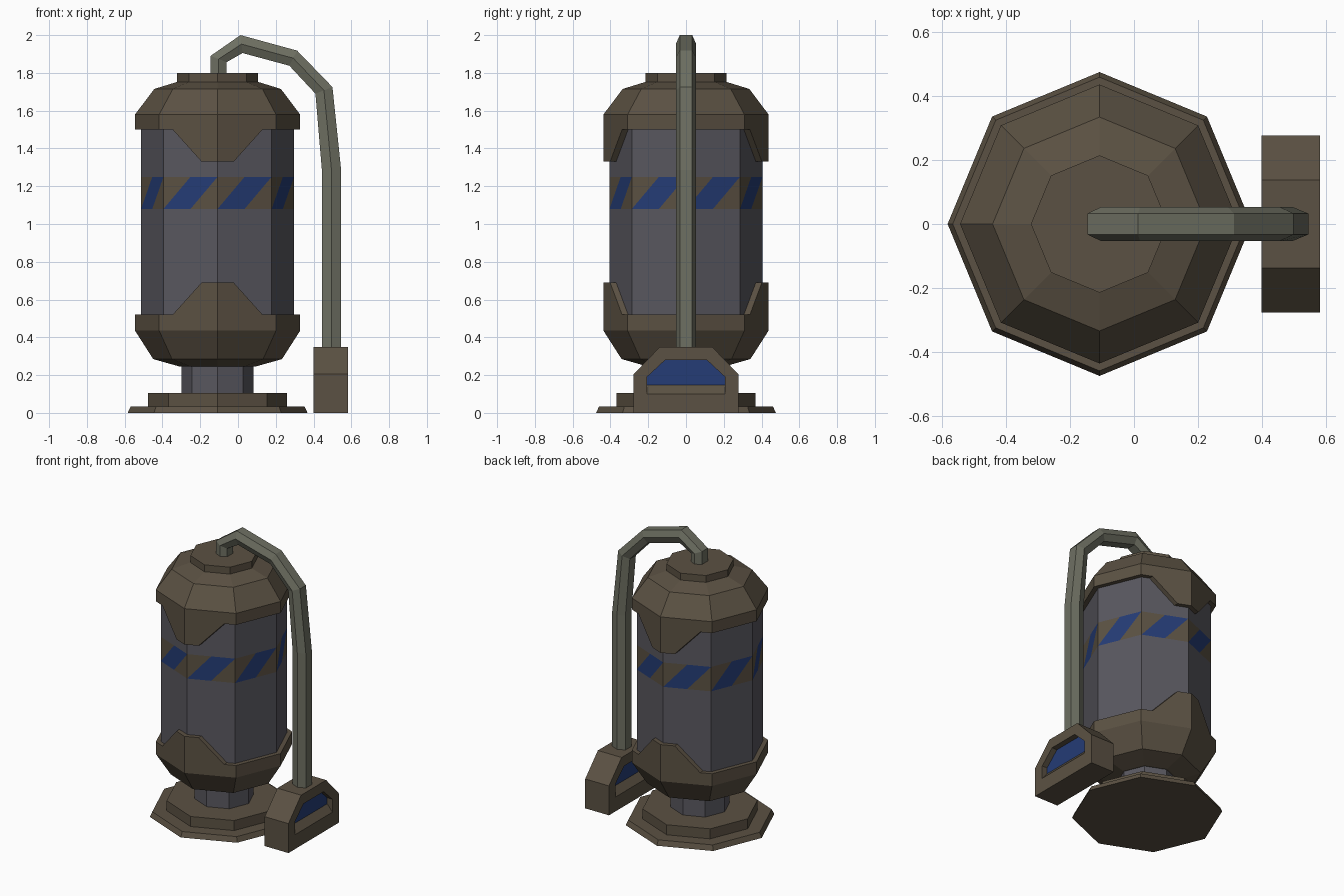
import bpy, bmesh
from math import sin, cos, radians

if "Cube" in bpy.data.objects:
    bpy.data.objects.remove(bpy.data.objects["Cube"])

CX = -0.108   # axis of the tank


def material(name, rgb):
    m = bpy.data.materials.new(name)
    m.diffuse_color = (*rgb, 1)
    m.use_nodes = True
    m.node_tree.nodes["Principled BSDF"].inputs["Base Color"].default_value = m.diffuse_color
    return m


BROWN = material("brown_paint", (0.105, 0.083, 0.056))
STEEL = material("tank_grey", (0.100, 0.097, 0.115))
HOSE = material("hose_grey", (0.155, 0.160, 0.122))
BLUE = material("blue_paint", (0.018, 0.045, 0.180))


def finish(name, bm, mats):
    bmesh.ops.recalc_face_normals(bm, faces=bm.faces[:])
    mesh = bpy.data.meshes.new(name)
    bm.to_mesh(mesh)
    bm.free()
    for m in mats:
        mesh.materials.append(m)
    ob = bpy.data.objects.new(name, mesh)
    bpy.context.collection.objects.link(ob)
    return ob


def loft(bm, loops, ends=True, end_mat=0):
    """Bridge equal-length point loops, optionally closing both ends."""
    rings = [[bm.verts.new(p) for p in loop] for loop in loops]
    n = len(rings[0])
    for a, b in zip(rings, rings[1:]):
        for i in range(n):
            j = (i + 1) % n
            bm.faces.new((a[i], a[j], b[j], b[i]))
    if ends:
        for ring in (rings[0][::-1], rings[-1]):
            bm.faces.new(ring).material_index = end_mat


def octagon(r, z):
    return [(CX + r * cos(radians(45 * k)), r * sin(radians(45 * k)), z) for k in range(8)]


def turned(name, profile, mat, ends=True, tab=None):
    bm = bmesh.new()
    loft(bm, [octagon(r, z) for r, z in profile], ends)
    if tab:
        # pointed tabs over the front and back corners of the tank
        z0, z1 = tab
        outline = [(-0.238, z0), (0, z0), (0.238, z0), (0.085, z1), (0, z1), (-0.085, z1)]
        for s in (-1, 1):
            outer = [(CX + x, s * (0.437 - abs(x) * 0.4142), z) for x, z in outline]
            inner = [(x, y - s * 0.037, z) for x, y, z in outer]
            a = [bm.verts.new(p) for p in outer]
            b = [bm.verts.new(p) for p in inner]
            for v in (a, b[::-1]):
                bm.faces.new((v[0], v[1], v[4], v[5]))
                bm.faces.new((v[1], v[2], v[3], v[4]))
            for i in range(6):
                j = (i + 1) % 6
                bm.faces.new((a[i], a[j], b[j], b[i]))
    return finish(name, bm, [mat])


# stepped foot and neck
turned("base", [(0.476, 0), (0.46, 0.035), (0.368, 0.035), (0.368, 0.105)], BROWN)
turned("neck", [(0.19, 0.10), (0.19, 0.26)], STEEL)

# end caps with tabs
turned("lower_cap", [(0.20, 0.245), (0.341, 0.285), (0.437, 0.435), (0.437, 0.52), (0.40, 0.52)],
       BROWN, tab=(0.52, 0.69))
turned("upper_cap", [(0.40, 1.50), (0.437, 1.50), (0.437, 1.58), (0.335, 1.715),
                     (0.215, 1.752), (0.215, 1.80)], BROWN, tab=(1.50, 1.33))

# tank walls below and above the striped band
turned("tank_lower_wall", [(0.405, 0.51), (0.405, 1.08)], STEEL, ends=False)
turned("tank_upper_wall", [(0.405, 1.25), (0.405, 1.51)], STEEL, ends=False)

# striped band: one slanted blue stripe per side
bm = bmesh.new()
low, high = octagon(0.405, 1.08), octagon(0.405, 1.25)
for k in range(8):
    j = (k + 1) % 8
    mid_low = [(p + q) / 2 for p, q in zip(low[k], low[j])]
    mid_high = [(p + q) / 2 for p, q in zip(high[k], high[j])]
    for pts, idx in (((low[k], mid_high, high[k]), 0),
                     ((low[k], mid_low, high[j], mid_high), 1),
                     ((mid_low, low[j], high[j]), 0)):
        bm.faces.new([bm.verts.new(p) for p in pts]).material_index = idx
bmesh.ops.remove_doubles(bm, verts=bm.verts[:], dist=0.0005)
finish("striped_band", bm, [BROWN, BLUE])

# six-sided hose, from its outer and inner side outlines (x, z)
outer = [(-0.145, 1.79), (-0.145, 1.89), (0.013, 2.0), (0.313, 1.918),
         (0.50, 1.725), (0.546, 1.286), (0.546, 0.33)]
inner = [(-0.060, 1.79), (-0.060, 1.857), (0.024, 1.905), (0.272, 1.838),
         (0.410, 1.69), (0.444, 1.286), (0.444, 0.33)]
loops = []
for (ox, oz), (ix, iz) in zip(outer, inner):
    mx, mz = (ox + ix) / 2, (oz + iz) / 2
    loops.append([(ox, -0.033, oz), (ox, 0.033, oz), (mx, 0.054, mz),
                  (ix, 0.033, iz), (ix, -0.033, iz), (mx, -0.054, mz)])
bm = bmesh.new()
loft(bm, loops)
finish("hose", bm, [HOSE])


# nozzle box with a recessed blue window on both broad sides
def house(x, w, z0, z1, w_top, z2):
    return [(x, -w, z0), (x, w, z0), (x, w, z1), (x, w_top, z2), (x, -w_top, z2), (x, -w, z1)]


frame = (0.277, 0, 0.205, 0.138, 0.35)
window = (0.207, 0.10, 0.19, 0.11, 0.28)
pane = (0.207, 0.148, 0.19, 0.11, 0.28)
bm = bmesh.new()
loft(bm, [house(0.44, *pane), house(0.40, *window), house(0.40, *frame),
          house(0.583, *frame), house(0.583, *window), house(0.543, *pane)], end_mat=1)
finish("nozzle_box", bm, [BROWN, BLUE])
